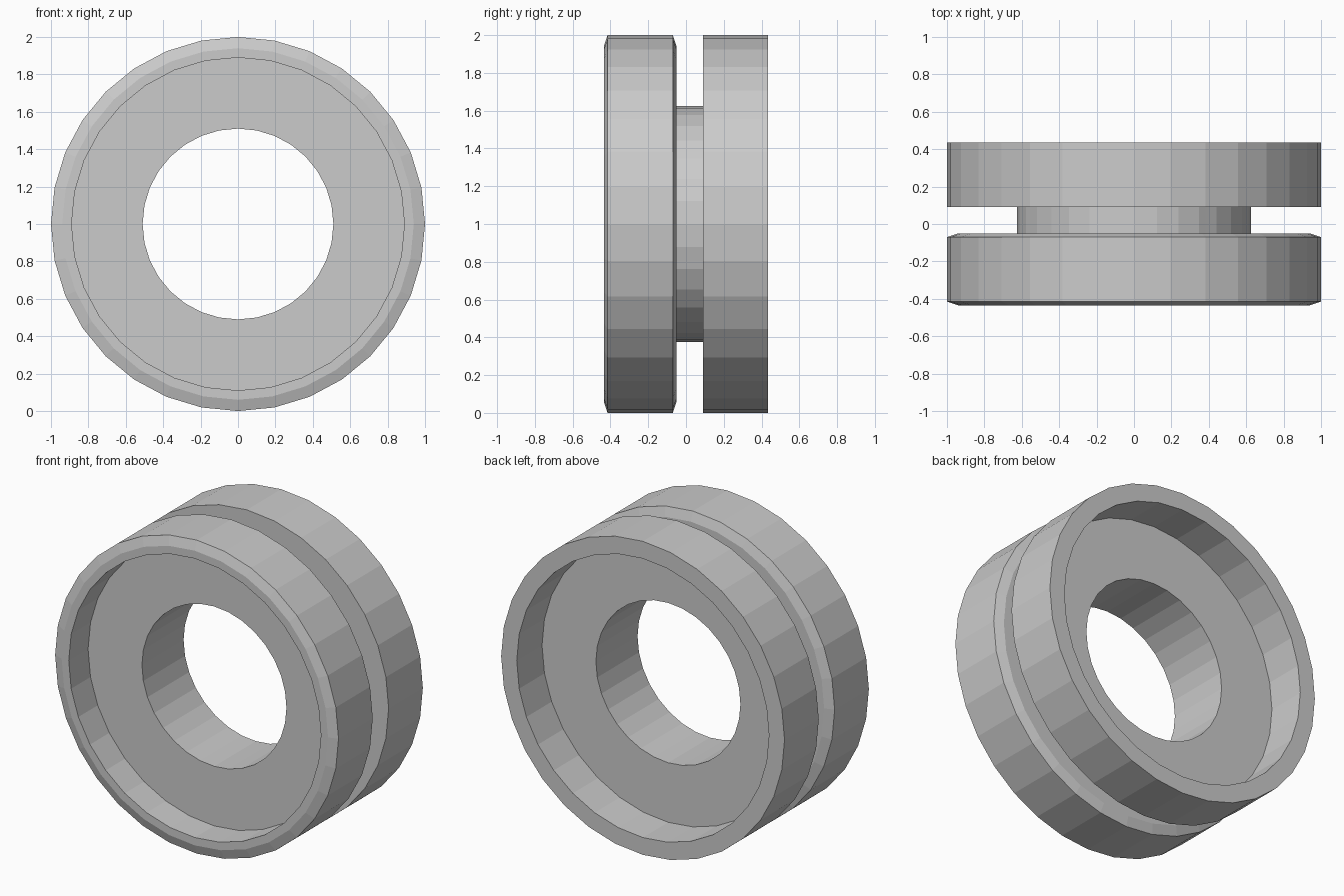
import bpy, bmesh, math
from mathutils import Vector

cube = bpy.data.objects.get("Cube")
if cube:
    bpy.data.objects.remove(cube, do_unlink=True)

SEGMENTS = 32
CENTRE = Vector((0, 0, 1))


def make_material(name, colour):
    mat = bpy.data.materials.new(name)
    mat.use_nodes = True
    mat.diffuse_color = colour
    mat.node_tree.nodes["Principled BSDF"].inputs["Base Color"].default_value = colour
    return mat


def lathe(name, profile, mat):
    """Revolve a closed (radius, y) profile around the horizontal y axis."""
    bm = bmesh.new()
    verts = [bm.verts.new(CENTRE + Vector((0, y, r))) for r, y in profile]
    edges = [bm.edges.new((a, b)) for a, b in zip(verts, verts[1:] + verts[:1])]
    bmesh.ops.spin(bm, geom=verts + edges, cent=CENTRE, axis=(0, 1, 0),
                   angle=math.tau, steps=SEGMENTS)
    bmesh.ops.remove_doubles(bm, verts=bm.verts[:], dist=0.0005)
    bmesh.ops.recalc_face_normals(bm, faces=bm.faces[:])
    mesh = bpy.data.meshes.new(name)
    bm.to_mesh(mesh)
    bm.free()
    mesh.materials.append(mat)
    obj = bpy.data.objects.new(name, mesh)
    bpy.context.collection.objects.link(obj)
    return obj


grey = make_material("plain grey", (0.6, 0.6, 0.6, 1))

BORE, RECESS, CHAMFER, GROOVE, RIM = 0.51, 0.89, 0.94, 0.625, 1.0

# Grooved ring: recessed front, chamfered front flange, groove, plain back flange
lathe("grooved_ring", [
    (BORE, -0.24), (RECESS, -0.24), (RECESS, -0.435),
    (CHAMFER, -0.435), (RIM, -0.415), (RIM, -0.07), (CHAMFER, -0.05),
    (GROOVE, -0.05), (GROOVE, 0.09),
    (RIM, 0.09), (RIM, 0.435), (RECESS, 0.435),
    (RECESS, 0.18), (BORE, 0.18),
], grey)
